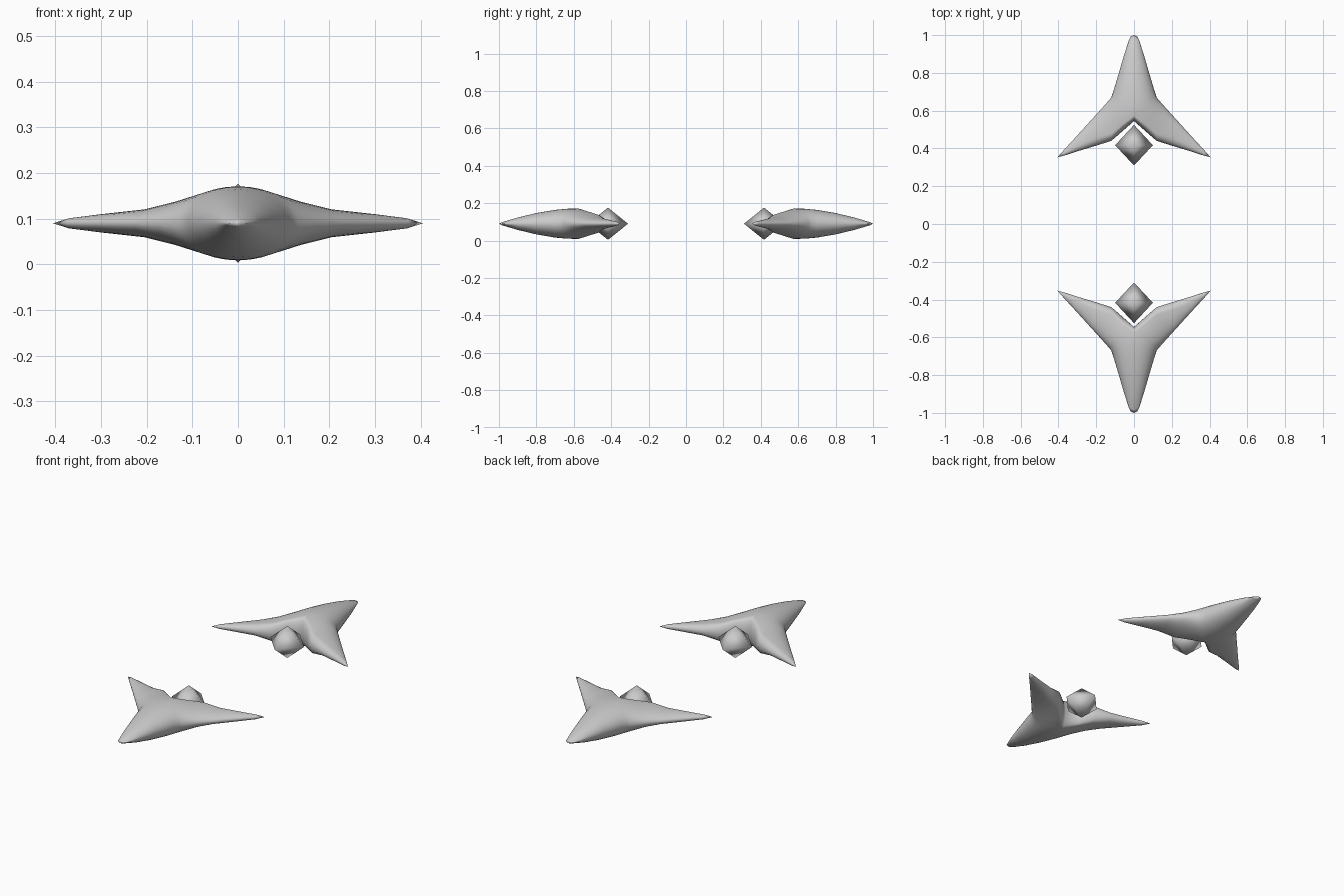
import bpy, bmesh, math

cube = bpy.data.objects.get("Cube")
if cube:
    bpy.data.objects.remove(cube, do_unlink=True)

MID = 0.09  # height of the plane the ships are symmetric about

grey = bpy.data.materials.new("light grey")
grey.use_nodes = True
grey.diffuse_color = (0.6, 0.6, 0.6, 1)
grey.node_tree.nodes["Principled BSDF"].inputs["Base Color"].default_value = grey.diffuse_color

# Stations: ridge x, y, half thickness, then edge x, y
NOSE = [
    (0, 1.0, 0, .018, .992),
    (0, .985, .008, .028, .97),
    (0, .9, .033, .051, .9),
    (0, .8, .057, .08, .8),
    (0, .7, .074, .11, .7),
    (0, .635, .08, .12, .67),
]
LEADING = [
    (0, .575, .081, .132, .655),
    (.06, .53, .066, .15, .635),
    (.12, .48, .05, .175, .607),
    (.2, .46, .031, .225, .552),
    (.3, .413, .02, .31, .458),
    (.37, .375, .011, .373, .39),
    (.405, .353, 0, .405, .353),
]
TRAILING = [.545, .492, .44, .415, .385, .362, .353]


def strip(bm, stations, steps=8):
    """Skin quarter ellipses running from each ridge point to its edge point."""
    rows = []
    for rx, ry, h, ex, ey in stations:
        row = []
        for i in range(steps + 1):
            a = math.pi / 2 * i / steps
            s = math.sin(a)
            row.append(bm.verts.new((rx + (ex - rx) * s, ry + (ey - ry) * s, h * math.cos(a))))
        rows.append(row)
    for r, q in zip(rows, rows[1:]):
        for i in range(steps):
            bm.faces.new((r[i], r[i + 1], q[i + 1], q[i]))


def finish(bm, name, turn):
    mesh = bpy.data.meshes.new(name)
    bm.to_mesh(mesh)
    bm.free()
    mesh.materials.append(grey)
    mesh.shade_smooth()
    obj = bpy.data.objects.new(name, mesh)
    obj.location.z = MID
    obj.rotation_euler.z = turn
    bpy.context.collection.objects.link(obj)
    return obj


def hull(name, turn):
    # One quarter of the hull, mirrored left-right and top-bottom
    bm = bmesh.new()
    strip(bm, NOSE + LEADING)
    strip(bm, [(x, y, h, x, edge) for (x, y, h, _, _), edge in zip(LEADING, TRAILING)])
    bmesh.ops.remove_doubles(bm, verts=bm.verts, dist=.0005)
    bmesh.ops.recalc_face_normals(bm, faces=bm.faces)
    if sum(f.normal.z for f in bm.faces) < 0:
        bmesh.ops.reverse_faces(bm, faces=bm.faces)
    obj = finish(bm, name, turn)
    mirror = obj.modifiers.new("mirror", "MIRROR")
    mirror.use_axis = (True, False, True)
    mirror.merge_threshold = .0005


def gem(name, turn):
    # Eight-sided floating core behind the hull
    bm = bmesh.new()
    for y in (.31, .525):
        bm.verts.new((0, y, 0))
    for s in (-1, 1):
        bm.verts.new((.1 * s, .417, 0))
        bm.verts.new((0, .417, .086 * s))
    bmesh.ops.convex_hull(bm, input=bm.verts)
    bmesh.ops.recalc_face_normals(bm, faces=bm.faces)
    finish(bm, name, turn)


for label, turn in (("back", 0), ("front", math.pi)):
    hull(label + "_hull", turn)
    gem(label + "_core", turn)
